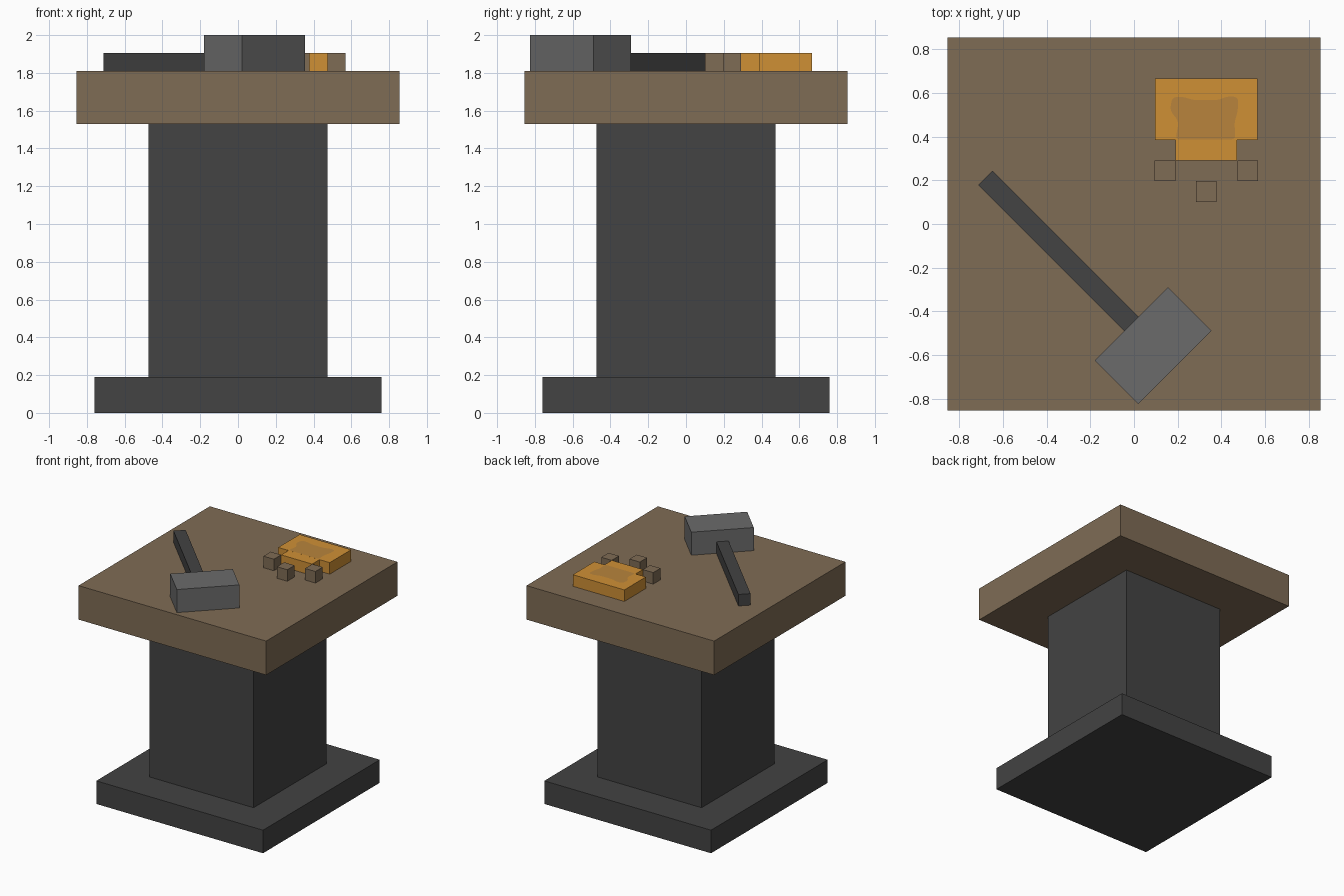
import bpy, bmesh
from math import radians
from mathutils import Matrix, Vector

cube = bpy.data.objects.get("Cube")
if cube:
    bpy.data.objects.remove(cube, do_unlink=True)


def material(name, srgb):
    """Flat colour given as 0-255 sRGB, stored linear."""
    lin = [((c / 255 + 0.055) / 1.055) ** 2.4 for c in srgb] + [1]
    m = bpy.data.materials.new(name)
    m.use_nodes = True
    m.diffuse_color = lin
    bsdf = m.node_tree.nodes["Principled BSDF"]
    bsdf.inputs["Base Color"].default_value = lin
    bsdf.inputs["Roughness"].default_value = 0.9
    return m


wood = material("brown wood", (127, 108, 85))
iron = material("dark iron", (67, 67, 67))
steel = material("grey steel", (107, 107, 107))
amber = material("amber", (207, 144, 53))
dull = material("dull amber", (184, 132, 60))


def finish(name, bm, mat):
    mesh = bpy.data.meshes.new(name)
    bm.to_mesh(mesh)
    bm.free()
    mesh.materials.append(mat)
    ob = bpy.data.objects.new(name, mesh)
    bpy.context.collection.objects.link(ob)
    return ob


def box(name, mat, centre, size, z0, turn=0):
    """Box resting at z0, turned about the vertical."""
    bm = bmesh.new()
    bmesh.ops.create_cube(bm, size=1, matrix=Matrix.Diagonal((*size, 1)))
    ob = finish(name, bm, mat)
    ob.location = (*centre, z0 + size[2] / 2)
    ob.rotation_euler.z = radians(turn)
    return ob


TOP = 1.81    # working surface
UNIT = 0.095  # thickness of the small pieces

# Pedestal
box("base", iron, (0, 0), (1.52, 1.52, 0.19), 0)
box("column", iron, (0, 0), (0.95, 0.95, 1.34), 0.19)
box("table_slab", wood, (0, 0), (1.71, 1.71, 0.28), 1.53)

# Hammer lying diagonally
head = Vector((0.0875, -0.5575))
along = Vector((-1, 1)).normalized()
depth, reach = 0.283, 0.945
box("hammer_head", steel, head, (depth, 0.474, 0.19), TOP, -45)
box("hammer_handle", iron, head + along * (depth + reach) / 2,
    (reach, 0.092, UNIT), TOP, -45)

# Stepped plate made of two blocks
box("plate_body", amber, (0.331, 0.526), (0.47, 0.28, UNIT), TOP)
box("plate_tongue", amber, (0.331, 0.338), (0.283, UNIT, UNIT), TOP)

# Soft-cornered stain on the plate
outline = [(0.19, 0.387), (0.205, 0.47), (0.165, 0.52), (0.175, 0.582),
           (0.235, 0.582), (0.265, 0.568), (0.39, 0.568), (0.425, 0.585),
           (0.478, 0.582), (0.475, 0.51), (0.46, 0.47), (0.465, 0.387)]
bm = bmesh.new()
face = bm.faces.new([bm.verts.new((x, y, TOP + UNIT + 0.003))
                     for x, y in reversed(outline)])
bmesh.ops.bevel(bm, geom=bm.verts[:], offset=0.02, segments=3, profile=0.5,
                affect='VERTICES')
bmesh.ops.recalc_face_normals(bm, faces=bm.faces[:])
for f in bm.faces:
    if f.normal.z < 0:
        f.normal_flip()
finish("plate_stain", bm, dull)

# Loose cubes in front of the plate
for name, x, y in (("cube_right", 0.142, 0.244), ("cube_left", 0.521, 0.244),
                   ("cube_front", 0.331, 0.149)):
    box(name, wood, (x, y), (UNIT, UNIT, UNIT), TOP)
